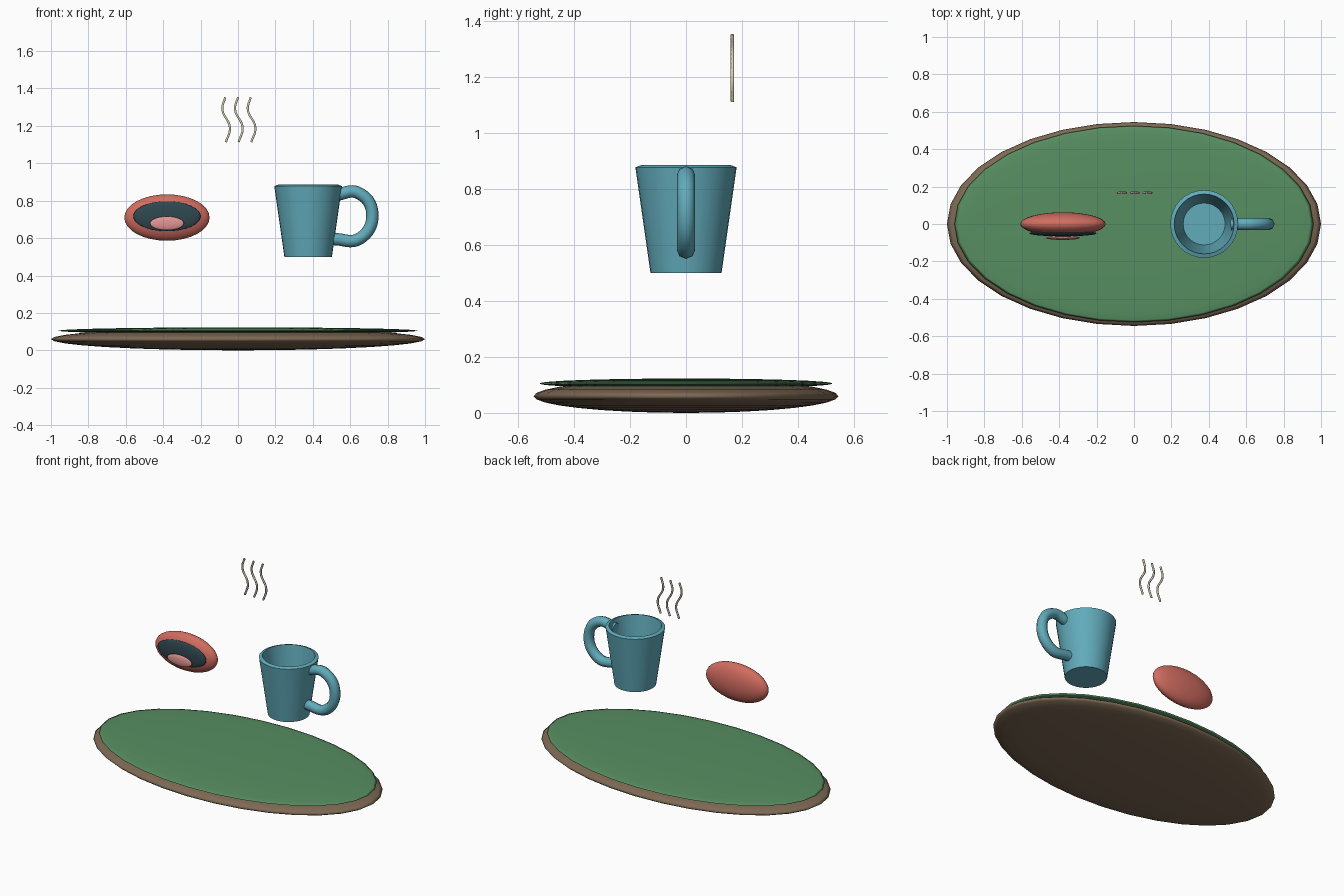
import bpy, math

if "Cube" in bpy.data.objects:
    bpy.data.objects.remove(bpy.data.objects["Cube"])

def paint(obj, rgb):
    # sRGB 0-255 to linear viewport colour
    m = bpy.data.materials.new(obj.name + "_colour")
    m.diffuse_color = [(c / 255) ** 2.2 for c in rgb] + [1]
    m.use_nodes = True
    m.node_tree.nodes["Principled BSDF"].inputs["Base Color"].default_value = m.diffuse_color
    obj.data.materials.append(m)

def ellipsoid(name, centre, radii, rgb):
    bpy.ops.mesh.primitive_uv_sphere_add(segments=32, ring_count=16, radius=1, location=centre)
    o = bpy.context.object
    o.name = name
    o.scale = radii
    bpy.ops.object.transform_apply(location=False, rotation=False, scale=True)
    bpy.ops.object.shade_smooth()
    paint(o, rgb)

def tube(name, points, radius, sides_extra, resolution, rgb):
    c = bpy.data.curves.new(name, 'CURVE')
    c.dimensions = '3D'
    c.bevel_depth = radius
    c.bevel_resolution = sides_extra
    c.resolution_u = resolution
    c.use_fill_caps = True
    s = c.splines.new('BEZIER')
    s.bezier_points.add(len(points) - 1)
    for b, p in zip(s.bezier_points, points):
        b.co = p
        b.handle_left_type = b.handle_right_type = 'AUTO'
    o = bpy.data.objects.new(name, c)
    bpy.context.collection.objects.link(o)
    paint(o, rgb)

def lathe(name, profile, centre, n, rgb):
    # first and last profile points lie on the axis
    verts = [(0, 0, profile[0][1]), (0, 0, profile[-1][1])]
    rings = profile[1:-1]
    for r, z in rings:
        verts += [(r * math.cos(2 * math.pi * i / n), r * math.sin(2 * math.pi * i / n), z)
                  for i in range(n)]
    faces = []
    last = 2 + (len(rings) - 1) * n
    for i in range(n):
        j = (i + 1) % n
        faces.append((0, 2 + j, 2 + i))
        faces.append((1, last + i, last + j))
        for k in range(len(rings) - 1):
            a, b = 2 + k * n, 2 + (k + 1) * n
            faces.append((a + i, a + j, b + j, b + i))
    me = bpy.data.meshes.new(name)
    me.from_pydata(verts, [], faces)
    o = bpy.data.objects.new(name, me)
    bpy.context.collection.objects.link(o)
    o.location = centre
    bpy.context.view_layer.objects.active = o
    o.select_set(True)
    bpy.ops.object.shade_smooth_by_angle(angle=math.radians(40))
    o.select_set(False)
    paint(o, rgb)

# Oval base with green top
ellipsoid("base", (0, 0, 0.06), (1, 0.545, 0.06), (125, 105, 85))
ellipsoid("base_top", (0, 0, 0.105), (0.96, 0.525, 0.018), (88, 142, 98))

# Floating mouth: lips, opening, tongue
ellipsoid("lips", (-0.38, 0, 0.71), (0.228, 0.0625, 0.124), (208, 108, 96))
ellipsoid("mouth_opening", (-0.38, -0.05, 0.717), (0.18, 0.016, 0.08), (50, 72, 80))
ellipsoid("tongue", (-0.38, -0.074, 0.679), (0.091, 0.011, 0.037), (225, 148, 145))

# Hollow tapered mug and its handle
TEAL = (98, 170, 186)
bpy.ops.object.select_all(action='DESELECT')
lathe("mug", [(0, 0.5), (0.127, 0.5), (0.181, 0.878), (0.16, 0.886), (0.112, 0.522), (0, 0.522)],
      (0.375, 0, 0), 32, TEAL)
tube("mug_handle", [(0.52, 0, 0.83), (0.64, 0, 0.843), (0.718, 0, 0.735), (0.65, 0, 0.597),
                    (0.51, 0, 0.595)], 0.033, 2, 8, TEAL)

# Three wisps of steam
for i in range(3):
    x = -0.068 + 0.068 * i
    tube("steam_%d" % (i + 1), [(x, 0.166, 1.353), (x - 0.016, 0.166, 1.29),
                                (x + 0.025, 0.166, 1.19), (x + 0.003, 0.166, 1.113)],
         0.0065, 1, 6, (215, 205, 178))
